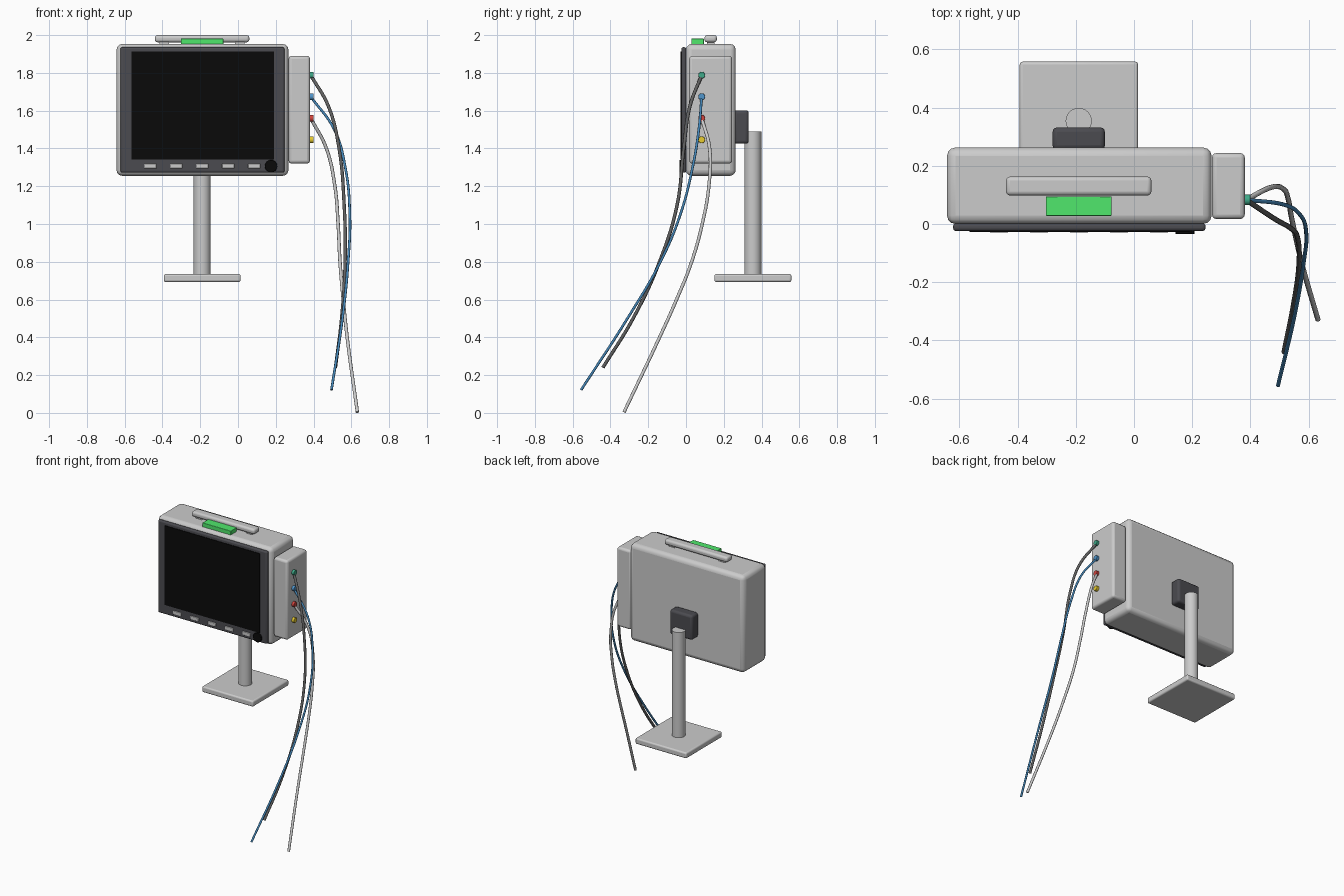
import bpy, bmesh
from mathutils import Vector, Matrix

if "Cube" in bpy.data.objects:
    bpy.data.objects.remove(bpy.data.objects["Cube"])


def material(name, rgb):
    m = bpy.data.materials.new(name)
    m.diffuse_color = (*rgb, 1)
    m.use_nodes = True
    m.node_tree.nodes["Principled BSDF"].inputs["Base Color"].default_value = m.diffuse_color
    return m


DARK = material("dark_grey", (0.07, 0.07, 0.08))
BLACK = material("black", (0.003, 0.003, 0.003))
GREEN = material("light_green", (0.08, 0.8, 0.15))
BLUE = material("cable_blue", (0.06, 0.25, 0.5))
CABLE_GREY = material("cable_dark", (0.12, 0.12, 0.12))
PORTS = [material("port_green", (0.05, 0.4, 0.25)), material("port_blue", (0.08, 0.3, 0.6)),
         material("port_red", (0.65, 0.06, 0.05)), material("port_yellow", (0.8, 0.6, 0.03))]


def finish(name, bm, mat=None, bevel=0, segments=3):
    me = bpy.data.meshes.new(name)
    bm.to_mesh(me)
    bm.free()
    ob = bpy.data.objects.new(name, me)
    bpy.context.collection.objects.link(ob)
    if mat:
        me.materials.append(mat)
    if bevel:
        mod = ob.modifiers.new("bevel", 'BEVEL')
        mod.width, mod.segments = bevel, segments
        mod.limit_method = 'ANGLE'
    bpy.ops.object.select_all(action='DESELECT')
    bpy.context.view_layer.objects.active = ob
    ob.select_set(True)
    bpy.ops.object.shade_smooth_by_angle()
    return ob


def box(name, x, y, z, mat=None, bevel=0, segments=3):
    lo, hi = Vector((x[0], y[0], z[0])), Vector((x[1], y[1], z[1]))
    bm = bmesh.new()
    bmesh.ops.create_cube(bm, size=1)
    bmesh.ops.scale(bm, vec=hi - lo, verts=bm.verts)
    bmesh.ops.translate(bm, vec=(lo + hi) / 2, verts=bm.verts)
    return finish(name, bm, mat, bevel, segments)


def cylinder(name, start, end, radius, mat=None, bevel=0, sides=32):
    a, b = Vector(start), Vector(end)
    rot = (b - a).to_track_quat('Z', 'Y').to_matrix().to_4x4()
    bm = bmesh.new()
    bmesh.ops.create_cone(bm, cap_ends=True, segments=sides, radius1=radius, radius2=radius,
                          depth=(b - a).length, matrix=Matrix.Translation((a + b) / 2) @ rot)
    return finish(name, bm, mat, bevel, 2)


def cable(name, points, radius, mat=None):
    cu = bpy.data.curves.new(name, 'CURVE')
    cu.dimensions = '3D'
    cu.bevel_depth, cu.bevel_resolution = radius, 3
    cu.resolution_u = 8
    cu.use_fill_caps = True
    sp = cu.splines.new('BEZIER')
    sp.bezier_points.add(len(points) - 1)
    for bp, p in zip(sp.bezier_points, points):
        bp.co = p
        bp.handle_left_type = bp.handle_right_type = 'AUTO'
    if mat:
        cu.materials.append(mat)
    bpy.context.collection.objects.link(bpy.data.objects.new(name, cu))


# Monitor housing, bezel and screen
box("monitor_body", (-0.643, 0.267), (0, 0.263), (1.255, 1.953), bevel=0.03)
box("front_bezel", (-0.622, 0.246), (-0.024, 0.002), (1.272, 1.936), DARK, 0.01)
box("screen", (-0.565, 0.19), (-0.028, -0.015), (1.342, 1.912), BLACK)

# Front buttons and knob
for i in range(5):
    x = -0.464 + i * 0.1375
    box(f"button_{i + 1}", (x - 0.032, x + 0.032), (-0.03, -0.015), (1.294, 1.319), bevel=0.003)
cylinder("control_knob", (0.175, -0.015, 1.306), (0.175, -0.035, 1.306), 0.033, BLACK, 0.003)

# Top handle with feet, and alarm light
box("carry_handle", (-0.44, 0.06), (0.098, 0.163), (1.962, 2.0), bevel=0.014)
for side in (-1, 1):
    x = -0.19 + side * 0.2
    box("handle_foot", (x - 0.025, x + 0.025), (0.11, 0.15), (1.945, 1.972))
box("alarm_light", (-0.303, -0.077), (0.028, 0.095), (1.948, 1.981), GREEN, 0.003)

# Side module with coloured ports
box("side_module", (0.268, 0.381), (0.017, 0.244), (1.32, 1.89), bevel=0.016)
for i, mat in enumerate(PORTS):
    z = 1.788 - i * 0.114
    cylinder(f"port_{i + 1}", (0.37, 0.083, z), (0.4, 0.083, z), 0.018, mat, 0.002, 24)

# Cables
cable("cable_top", [(0.385, 0.083, 1.788), (0.48, 0.02, 1.62), (0.535, -0.012, 1.4),
                    (0.562, -0.047, 1.1), (0.567, -0.14, 0.8), (0.548, -0.28, 0.5),
                    (0.516, -0.44, 0.24)], 0.009, CABLE_GREY)
cable("cable_middle", [(0.385, 0.083, 1.674), (0.51, 0.068, 1.5), (0.568, 0.035, 1.3),
                       (0.592, -0.03, 1.05), (0.583, -0.135, 0.8), (0.553, -0.31, 0.5),
                       (0.495, -0.555, 0.122)], 0.007, BLUE)
cable("cable_lower", [(0.385, 0.083, 1.56), (0.468, 0.125, 1.4), (0.513, 0.121, 1.2),
                      (0.53, 0.086, 1.0), (0.54, 0.03, 0.8), (0.557, -0.05, 0.6),
                      (0.578, -0.14, 0.4), (0.632, -0.328, 0.004)], 0.009)

# Stand: bracket, pole and base
box("mount_bracket", (-0.28, -0.1), (0.255, 0.332), (1.425, 1.602), DARK, 0.016)
cylinder("stand_pole", (-0.19, 0.354, 0.72), (-0.19, 0.354, 1.49), 0.045)
box("stand_base", (-0.393, 0.014), (0.15, 0.558), (0.693, 0.735), bevel=0.01)
